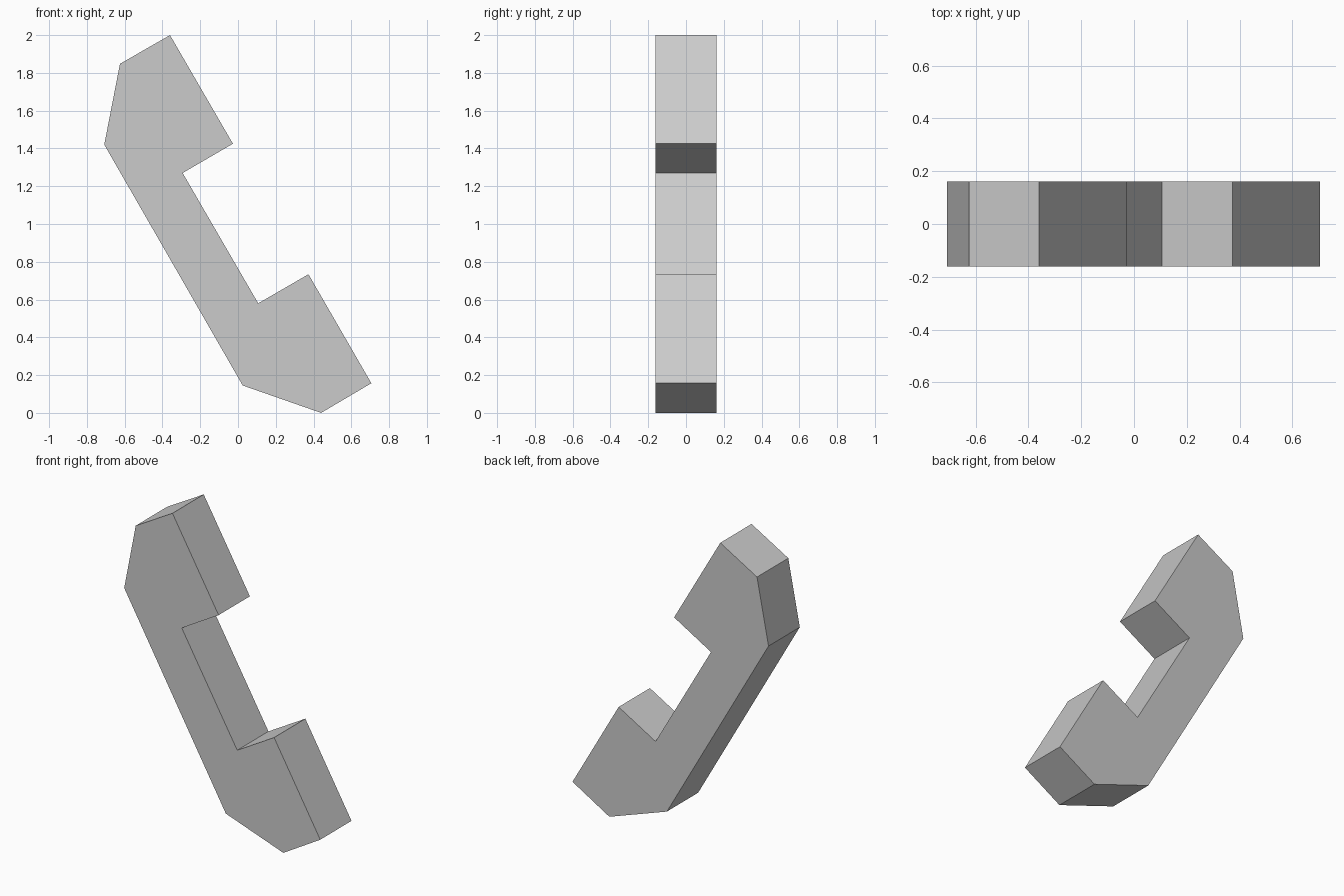
import bpy
import bmesh

cube = bpy.data.objects.get("Cube")
if cube:
    bpy.data.objects.remove(cube, do_unlink=True)

# Plain grey body colour
grey = bpy.data.materials.new("light_grey")
grey.use_nodes = True
colour = (0.6, 0.6, 0.6, 1)
grey.diffuse_color = colour
grey.node_tree.nodes["Principled BSDF"].inputs["Base Color"].default_value = colour

# Side outline of the handset: earpiece, grip, mouthpiece (x, z)
outline = [
    (-0.36, 2.0), (-0.625, 1.848), (-0.708, 1.42),
    (0.025, 0.145), (0.44, 0.0), (0.706, 0.157),
    (0.373, 0.734), (0.107, 0.58), (-0.293, 1.27), (-0.027, 1.425),
]
half_depth = 0.161

# Extrude the outline through the depth
bm = bmesh.new()
front = bm.faces.new([bm.verts.new((x, -half_depth, z)) for x, z in outline])
extruded = bmesh.ops.extrude_face_region(bm, geom=[front], use_keep_orig=True)
moved = [v for v in extruded["geom"] if isinstance(v, bmesh.types.BMVert)]
bmesh.ops.translate(bm, verts=moved, vec=(0, 2 * half_depth, 0))
bmesh.ops.recalc_face_normals(bm, faces=bm.faces)

mesh = bpy.data.meshes.new("handset")
bm.to_mesh(mesh)
bm.free()
mesh.materials.append(grey)
handset = bpy.data.objects.new("handset", mesh)
bpy.context.collection.objects.link(handset)
